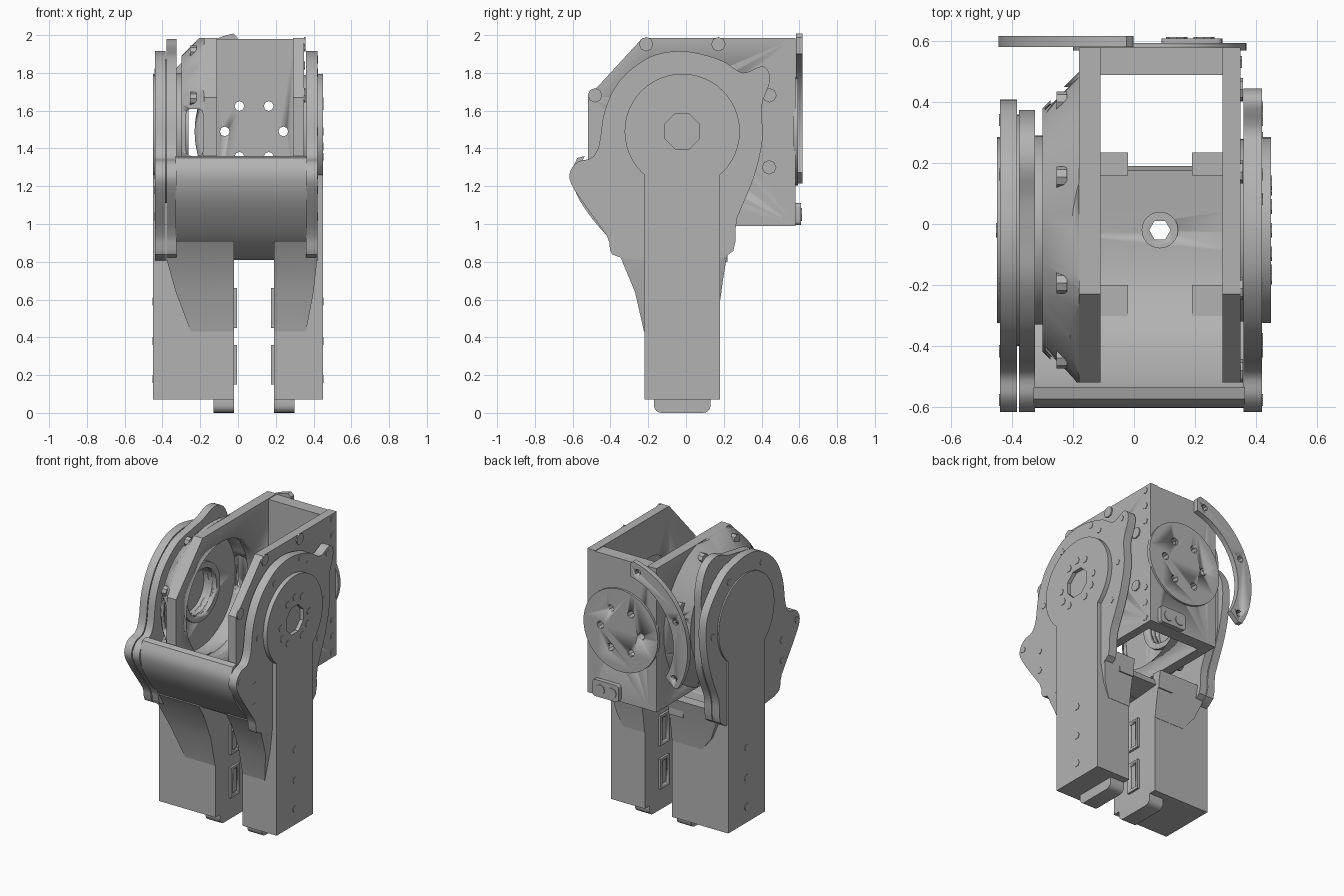
import bpy, bmesh, math
from mathutils import Vector

cube = bpy.data.objects.get("Cube")
if cube:
    bpy.data.objects.remove(cube, do_unlink=True)

grey = bpy.data.materials.new("machined grey")
grey.use_nodes = True
grey.diffuse_color = (0.45, 0.45, 0.45, 1)
grey.node_tree.nodes["Principled BSDF"].inputs["Base Color"].default_value = (0.45, 0.45, 0.45, 1)

JOINT = (-0.02, 1.49)   # hip axis, in y and z
REAR = (0.085, 1.49)    # rear axis, in x and z


def finish(name, bm):
    bmesh.ops.recalc_face_normals(bm, faces=bm.faces)
    mesh = bpy.data.meshes.new(name)
    bm.to_mesh(mesh)
    bm.free()
    mesh.materials.append(grey)
    ob = bpy.data.objects.new(name, mesh)
    bpy.context.collection.objects.link(ob)
    bpy.ops.object.select_all(action='DESELECT')
    ob.select_set(True)
    bpy.context.view_layer.objects.active = ob
    bpy.ops.object.shade_smooth_by_angle(angle=math.radians(32))
    return ob


def loft(name, rings):
    bm = bmesh.new()
    rows = [[bm.verts.new(p) for p in ring] for ring in rings]
    n = len(rows[0])
    for a, b in zip(rows, rows[1:]):
        for i in range(n):
            bm.faces.new((a[i], a[(i + 1) % n], b[(i + 1) % n], b[i]))
    bm.faces.new(rows[0])
    bm.faces.new(rows[-1])
    return finish(name, bm)


def place(axis, p, d):
    return {'X': (d, p[0], p[1]), 'Y': (p[0], d, p[1]), 'Z': (p[0], p[1], d)}[axis]


def prism(name, pts, axis, a, b):
    return loft(name, [[place(axis, p, d) for p in pts] for d in (a, b)])


def circle(c, r, n=48, phase=0.0):
    return [(c[0] + r * math.cos(phase + math.tau * i / n),
             c[1] + r * math.sin(phase + math.tau * i / n)) for i in range(n)]


def rect(a0, a1, b0, b1, r=0.0):
    if not r:
        return [(a0, b0), (a1, b0), (a1, b1), (a0, b1)]
    corners = [(a1 - r, b1 - r), (a0 + r, b1 - r), (a0 + r, b0 + r), (a1 - r, b0 + r)]
    return [(c[0] + r * math.cos(math.pi / 2 * (k + s / 4)), c[1] + r * math.sin(math.pi / 2 * (k + s / 4)))
            for k, c in enumerate(corners) for s in range(5)]


def smooth(pts, closed=True, steps=4):
    """Rounded path through the given points."""
    out, n = [], len(pts)
    for i in range(n if closed else n - 1):
        idx = [i - 1, i, i + 1, i + 2]
        idx = [j % n if closed else min(max(j, 0), n - 1) for j in idx]
        p = [Vector(pts[j]) for j in idx]
        for s in range(steps):
            t = s / steps
            out.append(tuple(0.5 * (2 * p[1] + (p[2] - p[0]) * t
                       + (2 * p[0] - 5 * p[1] + 4 * p[2] - p[3]) * t * t
                       + (3 * p[1] - p[0] - 3 * p[2] + p[3]) * t ** 3)))
    return out if closed else out + [tuple(pts[-1])]


def boolean(ob, cutter, op='DIFFERENCE'):
    mod = ob.modifiers.new("cut", 'BOOLEAN')
    mod.operation, mod.object, mod.solver = op, cutter, 'EXACT'
    bpy.context.view_layer.objects.active = ob
    bpy.ops.object.modifier_apply(modifier=mod.name)
    bpy.data.objects.remove(cutter, do_unlink=True)


def drill(ob, pts, axis, a, b):
    boolean(ob, prism("cutter", pts, axis, a, b))


def bolts(name, axis, centres, r, a, b, n=6):
    for c in centres:
        prism(name, circle(c, r, n), axis, a, b)


# Legs: boxes below, thin outer plates rising to round hip discs
for side, inner, outer, plate in (("right", -0.02, -0.45, -0.40), ("left", 0.19, 0.45, 0.40)):
    prism(side + "_leg", rect(-0.22, 0.18, 0.07, 0.84), 'X', inner, outer)
    prism(side + "_leg_plate", rect(-0.22, 0.18, 0.8, 1.3), 'X', plate, outer)
    sign = 1 if outer > 0 else -1
    bolts("leg_bolt", 'X', [(-0.02, z) for z in (0.18, 0.38, 0.59)], 0.024, outer, outer + sign * 0.003)
    # Sole pad, inner slot frames and rear tab
    toward = -0.13 if sign < 0 else 0.30
    prism(side + "_sole", rect(-0.17, 0.13, 0.0, 0.11, 0.04), 'X', inner, toward)
    for z in (0.15, 0.45):
        frame = prism("leg_slot", rect(-0.07, 0.03, z, z + 0.21), 'X', inner, inner - sign * 0.015)
        drill(frame, rect(-0.05, 0.01, z + 0.02, z + 0.19), 'X', inner - 0.05, inner + 0.05)
    prism(side + "_rear_tab", rect(min(inner, toward), max(inner, toward), 0.8, 0.88), 'Y', 0.17, 0.22)

prism("right_hip_disc", circle(JOINT, 0.305), 'X', -0.45, -0.40)
disc = prism("left_hip_disc", circle(JOINT, 0.305), 'X', 0.40, 0.45)
drill(disc, circle(JOINT, 0.1, 8, math.pi / 8), 'X', 0.425, 0.5)
bolts("hip_bolt", 'X', circle(JOINT, 0.155, 6) + circle(JOINT, 0.158, 3, math.pi / 2), 0.024, 0.45, 0.453)

# Cam-shaped side plates
front_edge = [(-0.05, 1.915), (-0.2, 1.88), (-0.35, 1.76), (-0.43, 1.6), (-0.46, 1.42), (-0.5, 1.35),
              (-0.57, 1.33), (-0.615, 1.27), (-0.59, 1.18), (-0.42, 0.94), (-0.34, 0.82)]
back_edge = [(0.2, 0.82), (0.27, 1.03), (0.36, 1.25), (0.405, 1.45), (0.40, 1.62)]
lobe = [(0.44, 1.74), (0.44, 1.8), (0.4, 1.835), (0.3, 1.8), (0.2, 1.86), (0.08, 1.9)]
plain = [(0.33, 1.74), (0.2, 1.86), (0.08, 1.9)]
tall = [(0.37, 1.8), (0.31, 1.94), (0.2, 1.98), (0.08, 1.94)]
prism("left_cam_plate", smooth(front_edge + back_edge + lobe), 'X', 0.36, 0.42)
prism("right_cam_plate", smooth(front_edge + back_edge + plain), 'X', -0.44, -0.384)
inner_edge = [(min(y, 0.37), z) for y, z in back_edge]
inner_cam = prism("right_inner_cam_plate", smooth(front_edge + inner_edge + tall), 'X', -0.378, -0.325)
prism("right_cam_spacer", circle(JOINT, 0.38), 'X', -0.39, -0.37)
drill(inner_cam, circle(JOINT, 0.16), 'X', -0.36, -0.3)
rim = circle(JOINT, 0.36, 6) + [(-0.58, 1.26), (-0.42, 1.18), (-0.42, 1.04), (0.38, 1.79), (0.28, 1.24), (0.08, 1.87)]
bolts("cam_bolt", 'X', rim, 0.022, 0.42, 0.423, 5)
bolts("cam_bolt", 'X', rim[:3] + rim[4:9], 0.022, -0.44, -0.443, 5)

# Curved trough joining the side plates at front and below
path = smooth([(-0.575, 1.35), (-0.605, 1.26), (-0.56, 1.12), (-0.42, 0.94), (-0.28, 0.845),
               (-0.1, 0.81), (0.19, 0.83)], closed=False)
inside = [(JOINT[0] + (y - JOINT[0]) * 0.93, JOINT[1] + (z - JOINT[1]) * 0.93) for y, z in path]
trough = prism("trough", path + inside[::-1], 'X', -0.33, 0.365)
drill(trough, circle((0.085, -0.02), 0.035, 6), 'Z', 0.7, 1.0)
washer = prism("trough_washer", circle((0.085, -0.02), 0.06, 24), 'Z', 0.84, 0.875)
drill(washer, circle((0.085, -0.02), 0.035, 6), 'Z', 0.7, 1.0)

# Tapered fairings running down the legs, front and rear
for side, inner, outer in (("right", -0.02, (-0.33, -0.38, -0.33, -0.25)), ("left", 0.19, (0.37, 0.42, 0.40, 0.36))):
    for where, spine, root in (("front", ((0.91, -0.40), (0.82, -0.345), (0.64, -0.27), (0.43, -0.222)), -0.2),
                               ("rear", ((0.92, 0.235), (0.82, 0.215), (0.7, 0.195), (0.6, 0.182)), 0.16)):
        loft(side + "_" + where + "_fairing",
             [[(inner, root, z), (inner, y, z), (x, y, z), (x, root, z)] for (z, y), x in zip(spine, outer)])

# Bracket: two chamfered cheeks and a rear wall
cheek = [(-0.52, 1.67), (-0.23, 1.985), (0.58, 1.985), (0.58, 0.99), (-0.23, 0.99), (-0.52, 1.31)]
left_cheek = prism("left_cheek", cheek, 'X', 0.29, 0.35)
drill(left_cheek, circle(JOINT, 0.22), 'X', 0.2, 0.4)
prism("left_hub", circle(JOINT, 0.30), 'X', 0.31, 0.37)
bolts("cheek_bolt", 'X', circle(JOINT, 0.5, 8, math.pi / 8)[:4] + [(0.44, 1.3)], 0.038, 0.35, 0.358, 8)
bolts("edge_bolt", 'X', [(0.53, z) for z in (1.03, 1.14, 1.25, 1.73, 1.84, 1.95)], 0.022, 0.35, 0.354, 5)

rear = prism("rear_wall", rect(-0.12, 0.30, 0.99, 1.98), 'Y', 0.49, 0.58)
rear_disc = prism("rear_disc", circle(REAR, 0.285), 'Y', 0.57, 0.594)
for c in circle(REAR, 0.155, 6):
    drill(rear, circle(c, 0.026, 8), 'Y', 0.4, 0.7)
    drill(rear_disc, circle(c, 0.026, 8), 'Y', 0.4, 0.7)

# Conical housing on the right cheek, hollow with side windows
right_cheek = prism("right_cheek", cheek, 'X', -0.18, -0.11)
housing = loft("housing", [[place('X', p, x) for p in circle(JOINT, r)] for x, r in ((-0.3, 0.40), (-0.17, 0.53))])
boolean(housing, prism("cutter", cheek, 'X', -0.4, 0.0), 'INTERSECT')
drill(right_cheek, circle(JOINT, 0.39), 'X', -0.3, 0.0)
drill(housing, circle(JOINT, 0.39), 'X', -0.28, 0.0)
drill(housing, circle(JOINT, 0.16), 'X', -0.4, -0.2)
drill(housing, rect(-0.275, -0.185, 1.36, 1.61, 0.03), 'Y', -0.8, 0.45)
collar = prism("housing_collar", circle(JOINT, 0.31), 'X', -0.335, -0.295)
drill(collar, circle(JOINT, 0.16), 'X', -0.4, -0.2)
ring = prism("bearing_ring", circle(JOINT, 0.2), 'X', -0.29, -0.262)
drill(ring, circle(JOINT, 0.16), 'X', -0.4, -0.2)
bolts("housing_bolt", 'X', circle(JOINT, 0.455, 8, math.pi / 8), 0.035, -0.255, -0.22, 8)

# Curved guard beside the rear disc
def arc(r, a, b, n=20):
    return [(REAR[0] + r * math.cos(math.radians(a + (b - a) * i / n)),
             REAR[1] + r * math.sin(math.radians(a + (b - a) * i / n))) for i in range(n + 1)]


guard = prism("rear_guard", arc(0.53, 102, 211) + arc(0.505, 213, 213, 1)[:1] + arc(0.42, 211, 102)
              + arc(0.505, 100, 100, 1)[:1], 'Y', 0.582, 0.618)
for angle in (108, 157, 206):
    drill(guard, circle(arc(0.475, angle, angle, 1)[0], 0.022, 8), 'Y', 0.5, 0.7)

# Small connector under the rear disc
prism("rear_connector", rect(0.09, 0.29, 0.995, 1.11, 0.02), 'Y', 0.57, 0.61)
bolts("connector_bolt", 'Y', [(0.14, 1.05), (0.23, 1.05)], 0.035, 0.61, 0.615, 8)
